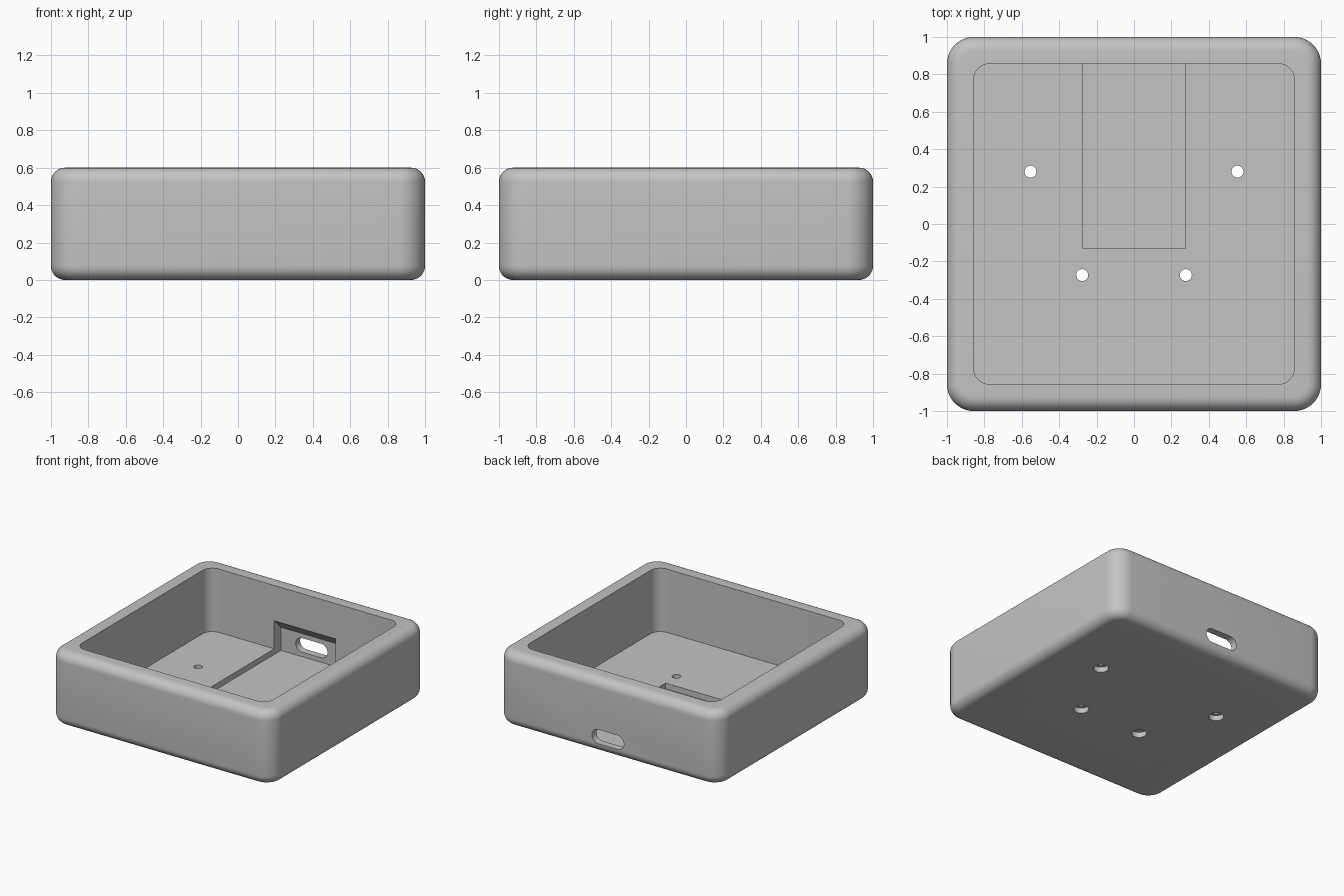
import bpy
import bmesh
from math import cos, sin, pi, radians

if "Cube" in bpy.data.objects:
    bpy.data.objects.remove(bpy.data.objects["Cube"], do_unlink=True)

FLOOR = 0.086        # cavity floor height
HEIGHT = 0.6
FILLET = 0.075       # top and bottom edge rounding
CORNER = 0.143       # vertical corner rounding
INNER = 0.857        # cavity half width

grey = bpy.data.materials.new("light_grey_plastic")
grey.use_nodes = True
colour = (0.55, 0.55, 0.55, 1)
grey.diffuse_color = colour
grey.node_tree.nodes["Principled BSDF"].inputs["Base Color"].default_value = colour


def loft(name, rings):
    """Closed solid through a stack of point rings."""
    bm = bmesh.new()
    loops = [[bm.verts.new(p) for p in ring] for ring in rings]
    n = len(loops[0])
    for low, high in zip(loops, loops[1:]):
        for i in range(n):
            j = (i + 1) % n
            bm.faces.new((low[i], low[j], high[j], high[i]))
    bm.faces.new(loops[0][::-1])
    bm.faces.new(loops[-1])
    bmesh.ops.remove_doubles(bm, verts=bm.verts, dist=1e-5)
    bmesh.ops.recalc_face_normals(bm, faces=bm.faces)
    mesh = bpy.data.meshes.new(name)
    bm.to_mesh(mesh)
    bm.free()
    mesh.materials.append(grey)
    obj = bpy.data.objects.new(name, mesh)
    bpy.context.collection.objects.link(obj)
    return obj


def rounded_ring(hx, hy, r, z, seg=10):
    pts = []
    corners = ((1, 1), (-1, 1), (-1, -1), (1, -1))
    for k, (sx, sy) in enumerate(corners):
        for i in range(seg + 1):
            a = (k + i / seg) * pi / 2
            pts.append((sx * (hx - r) + r * cos(a), sy * (hy - r) + r * sin(a), z))
    return pts


def cylinder(name, x, y, r, z0, z1, n=32):
    ring = [(x + r * cos(2 * pi * i / n), y + r * sin(2 * pi * i / n)) for i in range(n)]
    return loft(name, [[(px, py, z) for px, py in ring] for z in (z0, z1)])


# Outer tray body with filleted top and bottom edges
STEPS = 8
levels = []
for i in range(STEPS + 1):
    a = i / STEPS * pi / 2
    levels.append((FILLET * (1 - sin(a)), FILLET * (1 - cos(a))))
levels += [(d, HEIGHT - z) for d, z in reversed(levels)]
tray = loft("tray_body", [rounded_ring(1 - d, 1 - d, CORNER - d, z) for d, z in levels])

# Main cavity
cutters = [loft("cavity_cutter", [rounded_ring(INNER, INNER, 0.086, z) for z in (FLOOR, 0.8)])]

# Recess in the floor that undercuts the back wall with a sloped ceiling
side = [(-0.13, 0.04), (0.943, 0.04), (0.943, 0.228), (0.8, 0.371), (-0.13, 0.371)]
cutters.append(loft("recess_cutter", [[(x, y, z) for y, z in side] for x in (-0.275, 0.275)]))

# Cable slot through the back wall
slot = loft("slot_cutter", [[(x, y, z + 0.134) for x, z, y in rounded_ring(0.143, 0.057, 0.0569, d)]
                            for d in (0.9, 1.1)])
cutters.append(slot)

# Screw holes, counterbored from below
for x, y in ((0.553, 0.28), (0.277, -0.273)):
    for s in (-1, 1):
        cutters.append(cylinder("hole_cutter", s * x, y, 0.032, -0.1, 0.2))
        cutters.append(cylinder("counterbore_cutter", s * x, y, 0.056, -0.1, 0.043))

# Cut everything out of the body, then drop the cutters
for c in cutters:
    c.hide_render = True
    mod = tray.modifiers.new(c.name, "BOOLEAN")
    mod.operation = "DIFFERENCE"
    mod.solver = "EXACT"
    mod.object = c
bpy.context.view_layer.update()
cut = bpy.data.meshes.new_from_object(tray.evaluated_get(bpy.context.evaluated_depsgraph_get()))
tray.modifiers.clear()
tray.data = cut
cut.name = "tray_body"
cut.materials.clear()
cut.materials.append(grey)
for c in cutters:
    bpy.data.objects.remove(c, do_unlink=True)

bpy.ops.object.select_all(action="DESELECT")
tray.select_set(True)
bpy.context.view_layer.objects.active = tray
bpy.ops.object.shade_smooth_by_angle(angle=radians(30))
